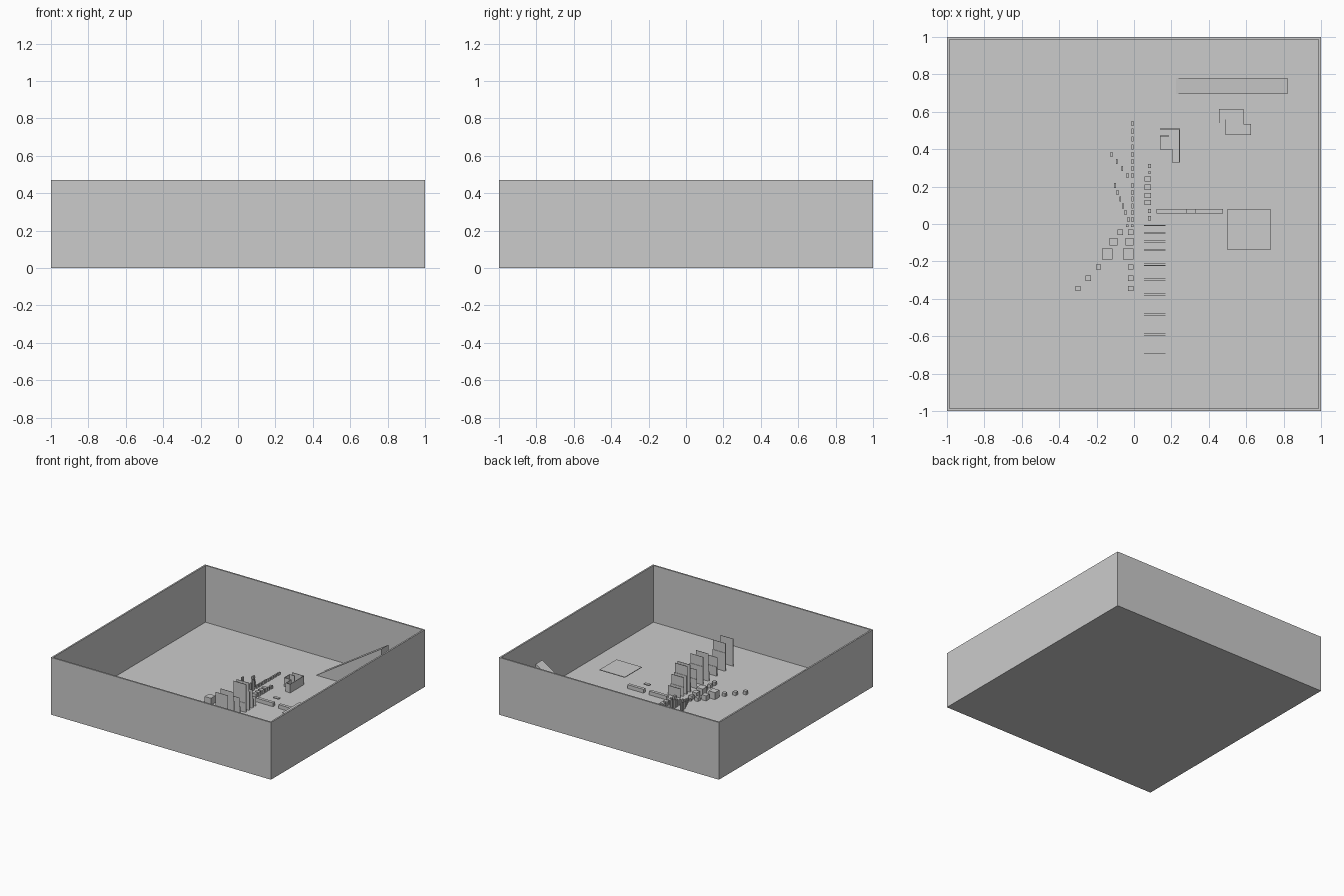
import bpy, bmesh

if "Cube" in bpy.data.objects:
    bpy.data.objects.remove(bpy.data.objects["Cube"])

FLOOR = 0.004


def prism(name, pts, z0, z1):
    """Extrude a plan outline from z0 to z1."""
    bm = bmesh.new()
    f = bm.faces.new([bm.verts.new((x, y, z0)) for x, y in pts])
    top = bmesh.ops.extrude_face_region(bm, geom=[f])["geom"]
    for v in top:
        if isinstance(v, bmesh.types.BMVert):
            v.co.z = z1
    bmesh.ops.recalc_face_normals(bm, faces=bm.faces)
    me = bpy.data.meshes.new(name)
    bm.to_mesh(me)
    bm.free()
    ob = bpy.data.objects.new(name, me)
    bpy.context.collection.objects.link(ob)
    return ob


def box(name, x0, x1, y0, y1, z0, z1):
    return prism(name, [(x0, y0), (x1, y0), (x1, y1), (x0, y1)], z0, z1)


def block(name, cx, cy, sx, sy, h):
    return box(name, cx - sx / 2, cx + sx / 2, cy - sy / 2, cy + sy / 2, FLOOR, FLOOR + h)


# Open tray: floor and four thin walls
T, H = 0.013, 0.47
box("floor", -1, 1, -1, 1, 0, FLOOR)
for s, side in ((-1, "left"), (1, "right")):
    a, b = sorted((s, s * (1 - T)))
    box(side + "_wall", a, b, -1, 1, FLOOR, H)
for s, side in ((-1, "front"), (1, "back")):
    a, b = sorted((s, s * (1 - T)))
    box(side + "_wall", -1 + T, 1 - T, a, b, FLOOR, H)

# Long ramp: box whose low end is collapsed to the floor
ramp = box("ramp", 0.225, 0.82, 0.695, 0.78, FLOOR, 0.38)
bm = bmesh.new()
bm.from_mesh(ramp.data)
for v in bm.verts:
    if v.co.x < 0.5:
        v.co.z = FLOOR
bmesh.ops.remove_doubles(bm, verts=bm.verts, dist=1e-5)
bm.to_mesh(ramp.data)
bm.free()

# Raised square platform
box("platform", 0.5, 0.73, -0.14, 0.08, 0.085, 0.09)

# Row of bars with a raised middle piece
box("bar_left", 0.12, 0.28, 0.055, 0.08, FLOOR, 0.035)
box("bar_bridge", 0.28, 0.33, 0.055, 0.08, 0.075, 0.083)
box("bar_right", 0.33, 0.475, 0.055, 0.08, FLOOR, 0.035)

# Roofless room: thin walls along an open path
path = [(0.185, 0.47), (0.14, 0.47), (0.14, 0.40), (0.205, 0.40), (0.205, 0.33),
        (0.243, 0.33), (0.243, 0.508), (0.14, 0.508)]
for (xa, ya), (xb, yb) in zip(path, path[1:]):
    w = 0.002
    box("room_wall", min(xa, xb) - w, max(xa, xb) + w, min(ya, yb) - w, max(ya, yb) + w, FLOOR, 0.075)

# Low stepped terrace with a small stair
prism("terrace", [(0.49, 0.475), (0.625, 0.475), (0.625, 0.535), (0.585, 0.535),
                  (0.585, 0.615), (0.455, 0.615), (0.455, 0.58), (0.49, 0.58)], FLOOR, 0.026)
for i in range(8):
    y = 0.525 + i * 0.0069
    box("stair_step", 0.455, 0.49, y, y + 0.0069, FLOOR, FLOOR + 0.0027 * (i + 1))
block("terrace_post", 0.513, 0.497, 0.012, 0.012, 0.028)

# Line of small crates
for y in (0.115, 0.153, 0.197, 0.24):
    block("crate", 0.073, y, 0.036, 0.028, 0.035)
for y, s in ((0.03, 0.024), (0.07, 0.02), (0.275, 0.012), (0.31, 0.02)):
    block("small_crate", 0.083, y, 0.018, s, 0.025)

# Pairs of thin panels: three gaps, three heights each
y = -0.008
for gap in (0.036, 0.07, 0.098):
    for h in (0.075, 0.15, 0.225):
        for yy in (y, y - gap):
            block("panel", 0.112, yy, 0.115, 0.003, h)
        y -= gap + 0.009

# Paired cubes with growing spacing
for x, y, s in ((-0.073, -0.045, 0.03), (-0.11, -0.095, 0.042), (-0.143, -0.16, 0.057),
                (-0.19, -0.23, 0.028), (-0.245, -0.29, 0.028), (-0.3, -0.345, 0.028)):
    block("cube_left", x, y, s, s, s)
    block("cube_right", -0.003 - s / 2, y, s, s, s)
for x in (-0.035, -0.01):
    block("tiny_cube", x, -0.01, 0.013, 0.013, 0.015)

# Paired posts: one group grows taller, the next only wider apart
for i in range(6):
    y = 0.025 + i * 0.036
    for x in (-0.008, -0.03 - i * 0.0145):
        block("tall_post", x, y, 0.01, 0.026, 0.02 + i * 0.013)
for i in range(4):
    y = 0.26 + i * 0.037
    for x in (-0.008, -0.034 - i * 0.029):
        block("low_post", x, y, 0.01, 0.026, 0.026)
for i in range(4):
    block("row_post", -0.008, 0.412 + i * 0.042, 0.012, 0.028, 0.02)
